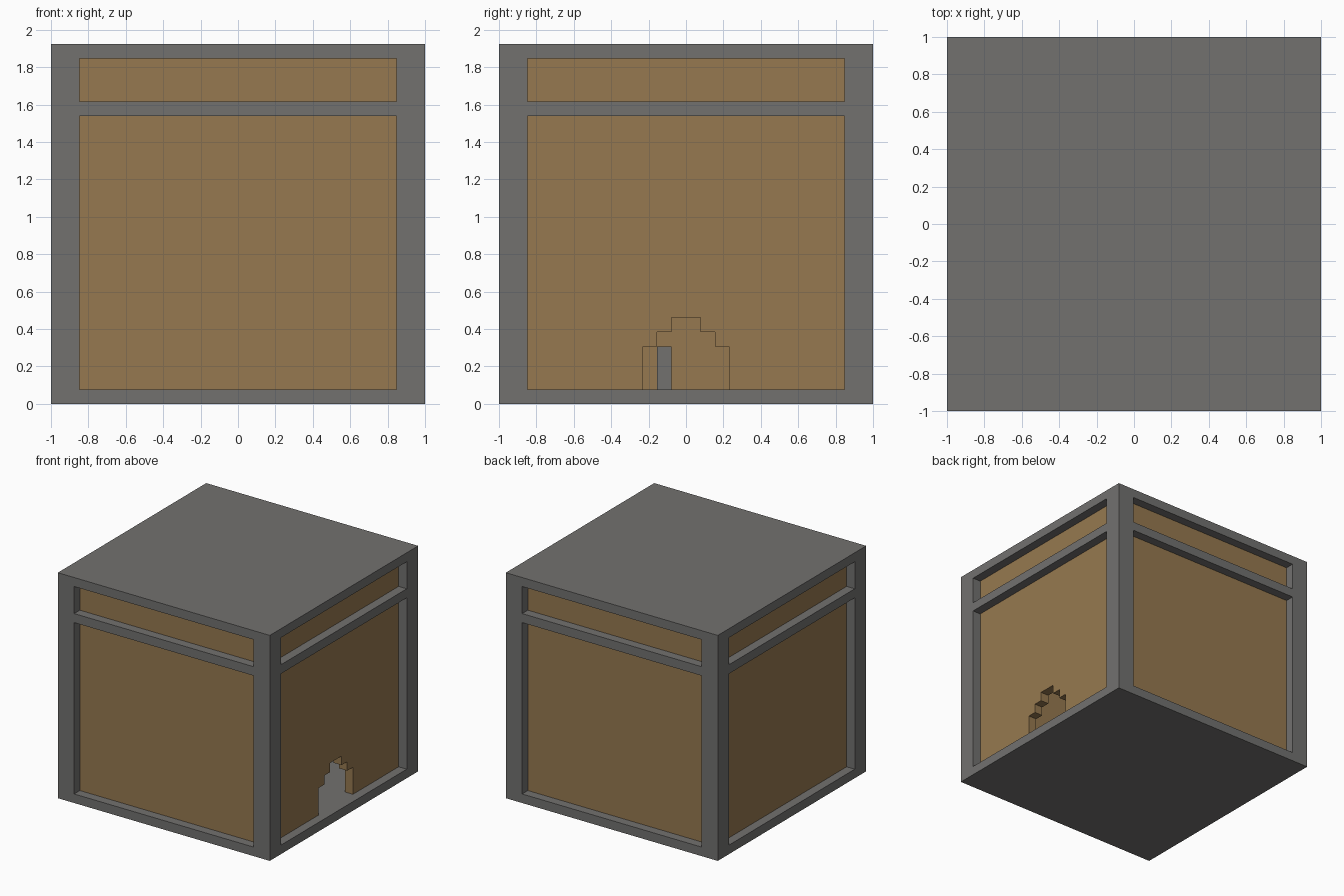
import bpy
import bmesh
from math import pi
from mathutils import Matrix, Vector

default = bpy.data.objects.get("Cube")
if default:
    bpy.data.objects.remove(default, do_unlink=True)

U = 1 / 13            # one grid unit: the block is 26 units wide, 25 high
OUT, PANEL, ROOM = 13 * U, 12 * U, 11 * U
BANDS = {"main": (U, 20 * U), "upper": (21 * U, 24 * U)}


def material(name, rgb):
    mat = bpy.data.materials.new(name)
    mat.use_nodes = True
    mat.diffuse_color = (*rgb, 1)
    mat.node_tree.nodes["Principled BSDF"].inputs["Base Color"].default_value = (*rgb, 1)
    return mat


STONE = material("grey stone", (0.168, 0.165, 0.159))
WOOD = material("brown wood", (0.305, 0.191, 0.08))


def finish(name, bm, mat):
    bmesh.ops.recalc_face_normals(bm, faces=bm.faces)
    mesh = bpy.data.meshes.new(name)
    bm.to_mesh(mesh)
    bm.free()
    mesh.materials.append(mat)
    obj = bpy.data.objects.new(name, mesh)
    bpy.context.collection.objects.link(obj)
    return obj


def box(name, low, high, mat):
    low, high = Vector(low), Vector(high)
    bm = bmesh.new()
    bmesh.ops.create_cube(bm, size=1, matrix=Matrix.Translation((low + high) / 2)
                          @ Matrix.Diagonal((*(high - low), 1)))
    return finish(name, bm, mat)


def panel(name, outline, turn):
    """Extrude a front-facing outline of (across, height), then turn it about z."""
    bm = bmesh.new()
    face = bm.faces.new([bm.verts.new((a, -PANEL, z)) for a, z in outline])
    moved = bmesh.ops.extrude_face_region(bm, geom=[face])["geom"]
    bmesh.ops.translate(bm, vec=(0, PANEL - ROOM, 0),
                        verts=[v for v in moved if isinstance(v, bmesh.types.BMVert)])
    bmesh.ops.rotate(bm, verts=bm.verts, matrix=Matrix.Rotation(turn, 3, "Z"))
    return finish(name, bm, WOOD)


# Stone frame: solid block with the openings and the room cut out
frame = box("stone_frame", (-OUT, -OUT, 0), (OUT, OUT, 25 * U), STONE)
far = OUT + U
cutters = [box("room_cutter", (-ROOM, -ROOM, U), (ROOM, ROOM, 24 * U), STONE)]
for low, high in BANDS.values():
    for x, y in ((far, ROOM), (ROOM, far)):
        cutters.append(box("opening_cutter", (-x, -y, low), (x, y, high), STONE))
for cutter in cutters:
    cutter.hide_render = True
    cut = frame.modifiers.new("cut", "BOOLEAN")
    cut.operation, cut.solver, cut.object = "DIFFERENCE", "EXACT", cutter
bpy.context.view_layer.update()
graph = bpy.context.evaluated_depsgraph_get()
carved = bpy.data.meshes.new_from_object(frame.evaluated_get(graph))
frame.modifiers.clear()
frame.data = carved
for cutter in cutters:
    bpy.data.objects.remove(cutter, do_unlink=True)

# Recessed wooden panels, with a stepped doorway in the right-hand wall
steps = [(3, 1), (3, 4), (2, 4), (2, 5), (1, 5), (1, 6)]
half = [(a * U, z * U) for a, z in steps]
doorway = half + [(-a, z) for a, z in reversed(half)]
for i, side in enumerate(("front", "right", "back", "left")):
    for band, (low, high) in BANDS.items():
        outline = [(-ROOM, low), (-ROOM, high), (ROOM, high), (ROOM, low)]
        if side == "right" and band == "main":
            outline += doorway
        panel(f"{side}_{band}_panel", outline, i * pi / 2)

# Small stone post against the far wall of the room
box("inner_post", (-ROOM, -2 * U, U), (-ROOM + U, -U, 4 * U), STONE)
